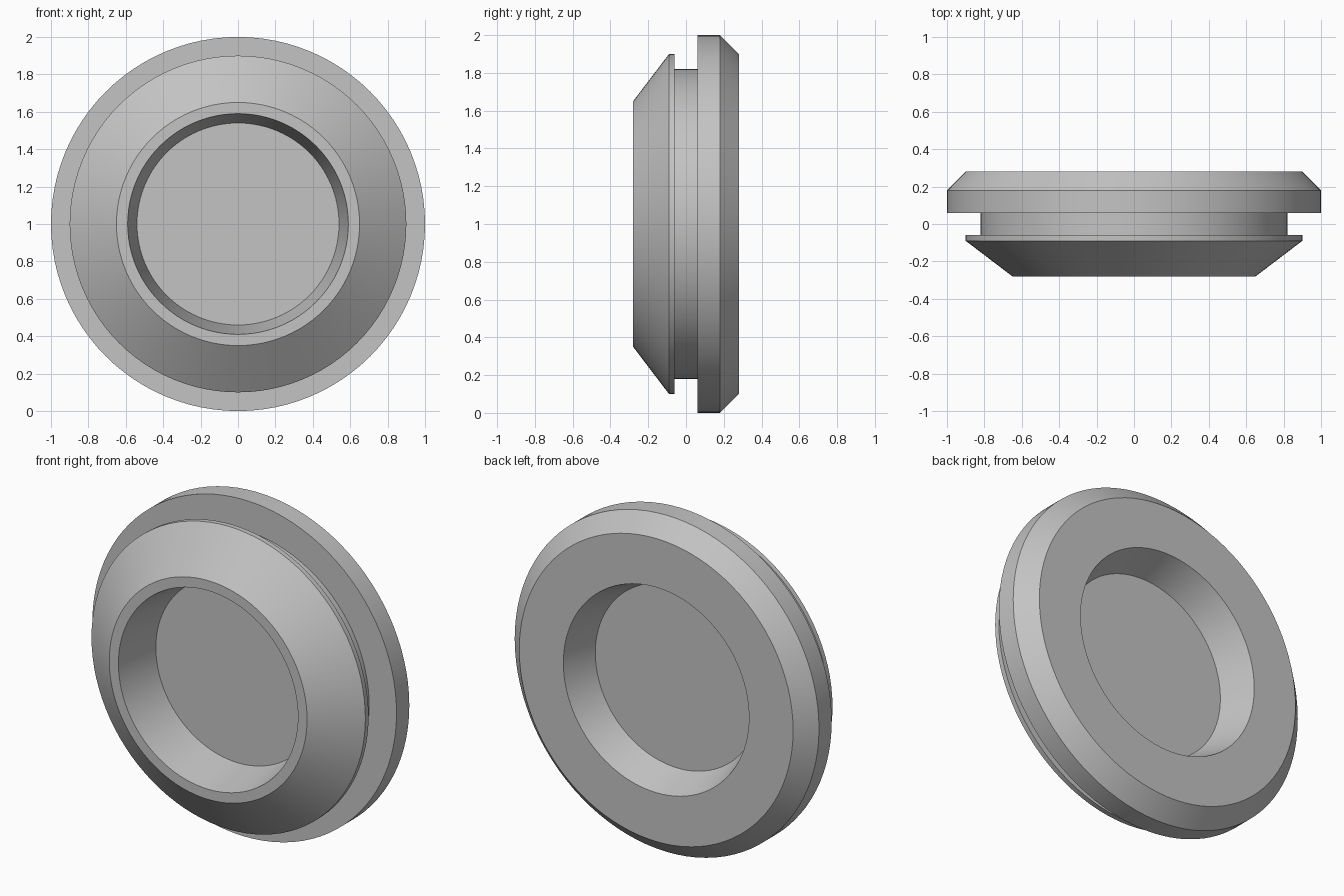
import bpy
import bmesh
from math import radians, tau
from mathutils import Vector

cube = bpy.data.objects.get("Cube")
if cube:
    bpy.data.objects.remove(cube, do_unlink=True)

# Single rubber-like grey
grey = bpy.data.materials.new("plain_grey")
grey.use_nodes = True
colour = (0.55, 0.55, 0.55, 1)
grey.diffuse_color = colour
grey.node_tree.nodes["Principled BSDF"].inputs["Base Color"].default_value = colour

# Half cross-section as (radius, depth), from front web centre to back web centre
PROFILE = [
    (0, 0), (0.54, 0),                 # front recess floor
    (0.59, -0.28), (0.65, -0.28),      # front rim
    (0.90, -0.09), (0.90, -0.06),      # tapered front flange
    (0.82, -0.06), (0.82, 0.06),       # panel groove
    (1.00, 0.06), (1.00, 0.18),        # back flange
    (0.90, 0.28), (0.61, 0.28),        # back chamfer and face
    (0.54, 0.08), (0, 0.08),           # back recess
]


def lathe(name, profile, segments, height, material):
    """Revolve a profile about the front-to-back axis."""
    bm = bmesh.new()
    verts = [bm.verts.new((r, y, 0)) for r, y in profile]
    edges = [bm.edges.new(pair) for pair in zip(verts, verts[1:])]
    bmesh.ops.spin(bm, geom=verts + edges, cent=Vector(), axis=(0, 1, 0),
                   angle=tau, steps=segments)
    bmesh.ops.remove_doubles(bm, verts=bm.verts, dist=1e-4)
    bmesh.ops.recalc_face_normals(bm, faces=bm.faces)
    mesh = bpy.data.meshes.new(name)
    bm.to_mesh(mesh)
    bm.free()
    mesh.materials.append(material)
    obj = bpy.data.objects.new(name, mesh)
    obj.location.z = height
    bpy.context.collection.objects.link(obj)
    return obj


grommet = lathe("grommet_plug", PROFILE, 96, 1, grey)

# Smooth round walls, sharp rims
bpy.ops.object.select_all(action="DESELECT")
grommet.select_set(True)
bpy.context.view_layer.objects.active = grommet
bpy.ops.object.shade_smooth_by_angle(angle=radians(25))
